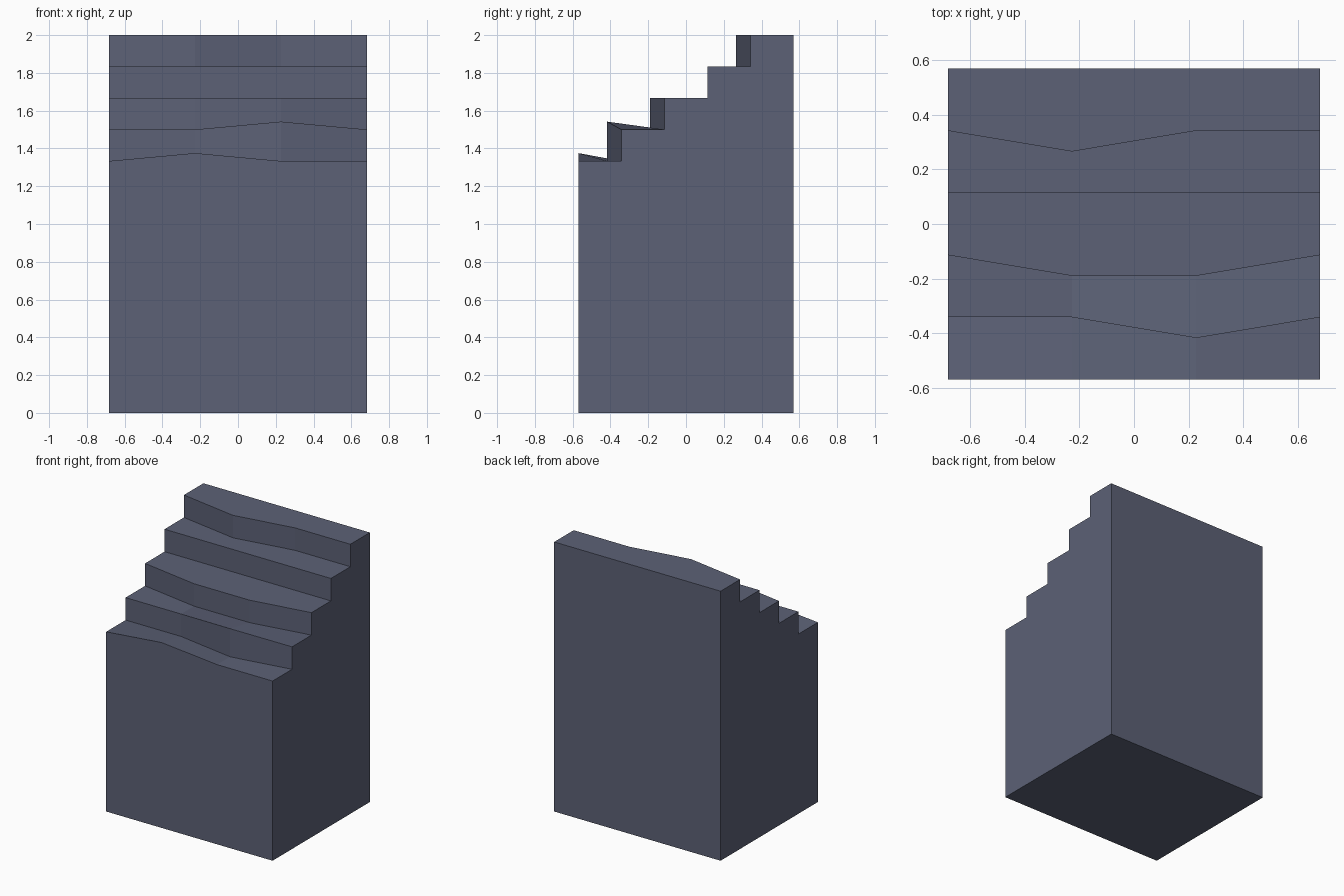
import bpy
import bmesh

cube = bpy.data.objects.get("Cube")
if cube:
    bpy.data.objects.remove(cube, do_unlink=True)

HALF_X, HALF_Y, BASE, TOP, STEPS = 0.683, 0.57, 4 / 3, 2.0, 5
COLUMNS = 4
tread = 2 * HALF_Y / STEPS
rise = (TOP - BASE) / (STEPS - 1)

# Worn stone: (step, column) -> how far the riser bulges forward / lip rises
bulge = {(1, 2): 0.076, (2, 1): 0.076, (2, 2): 0.076, (4, 1): 0.076}
lift = {(0, 1): 0.042, (1, 2): 0.042}


def stair_profile(col):
    """Closed side outline (y, z) of the stair block at one column."""
    pts = [(-HALF_Y, 0.0)]
    for step in range(STEPS):
        y = -HALF_Y + step * tread - bulge.get((step, col), 0)
        z = BASE + step * rise
        if step:
            pts.append((y, z - rise))
        pts.append((y, z + lift.get((step, col), 0)))
    return pts + [(HALF_Y, TOP), (HALF_Y, 0.0)]


# Slate colour
slate = bpy.data.materials.new("slate_stone")
slate.use_nodes = True
colour = (0.107, 0.12, 0.181, 1)
slate.diffuse_color = colour
slate.node_tree.nodes["Principled BSDF"].inputs["Base Color"].default_value = colour

# Loft the outlines across the width and cap both ends
bm = bmesh.new()
rings = []
for col in range(COLUMNS):
    x = -HALF_X + 2 * HALF_X * col / (COLUMNS - 1)
    rings.append([bm.verts.new((x, y, z)) for y, z in stair_profile(col)])
for a, b in zip(rings, rings[1:]):
    for i in range(len(a)):
        j = (i + 1) % len(a)
        bm.faces.new((a[i], a[j], b[j], b[i]))
bm.faces.new(rings[0])
bm.faces.new(rings[-1])
bmesh.ops.recalc_face_normals(bm, faces=bm.faces)

mesh = bpy.data.meshes.new("stair_block")
bm.to_mesh(mesh)
bm.free()
mesh.materials.append(slate)
stairs = bpy.data.objects.new("stair_block", mesh)
bpy.context.collection.objects.link(stairs)
